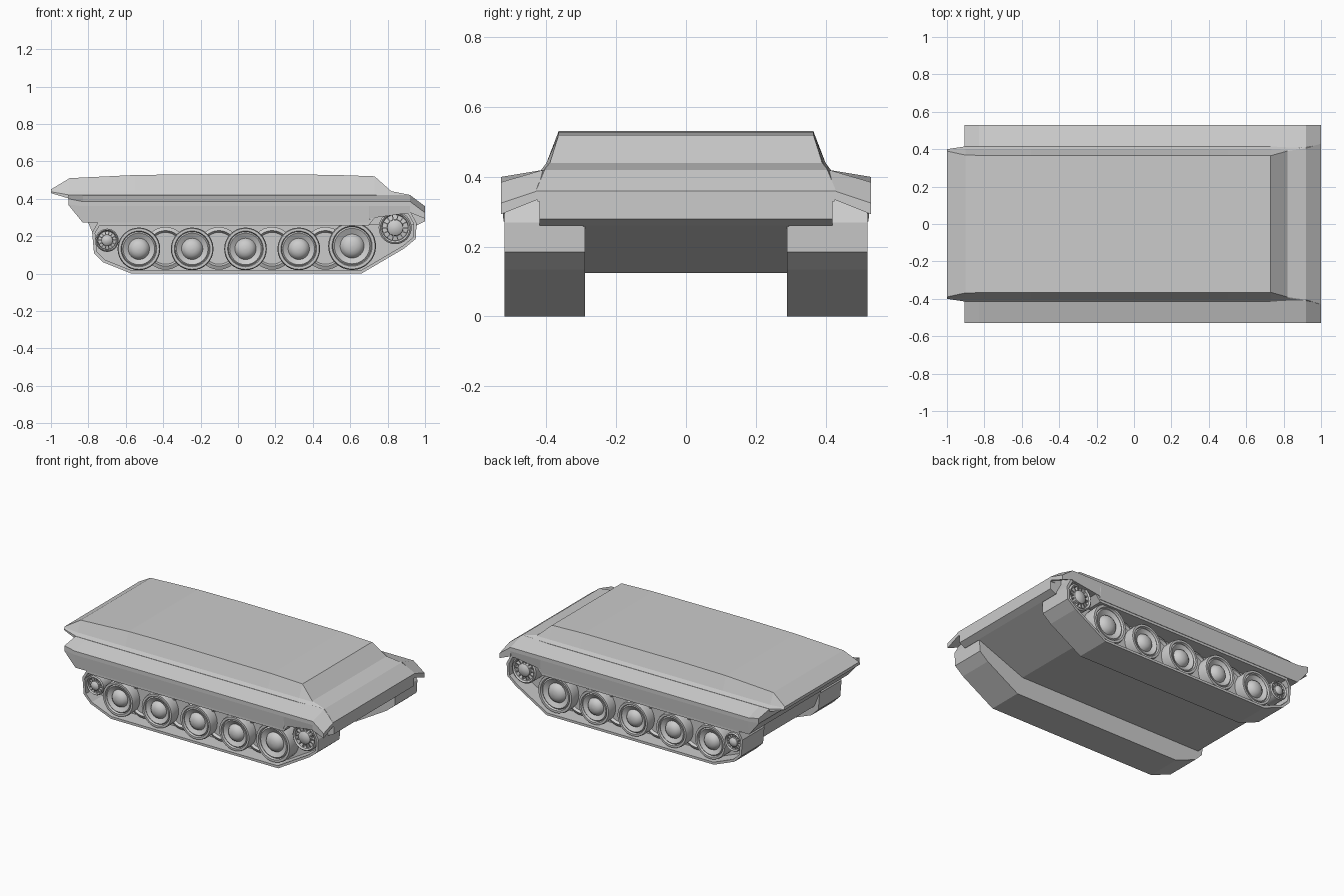
import bpy, bmesh
from math import sin, cos, pi, radians
from mathutils import Vector

cube = bpy.data.objects.get("Cube")
if cube:
    bpy.data.objects.remove(cube, do_unlink=True)


def finish(name, bm, mirror=False, smooth=None):
    """Turn a bmesh into an object, optionally mirrored across the centre line."""
    bmesh.ops.remove_doubles(bm, verts=bm.verts, dist=0.0001)
    bmesh.ops.recalc_face_normals(bm, faces=bm.faces)
    mesh = bpy.data.meshes.new(name)
    bm.to_mesh(mesh)
    bm.free()
    ob = bpy.data.objects.new(name, mesh)
    bpy.context.collection.objects.link(ob)
    if smooth:
        bpy.ops.object.select_all(action='DESELECT')
        ob.select_set(True)
        bpy.context.view_layer.objects.active = ob
        bpy.ops.object.shade_smooth_by_angle(angle=radians(smooth))
    if mirror:
        mod = ob.modifiers.new("Mirror", 'MIRROR')
        mod.use_axis = (False, True, False)
    return ob


def skin(bm, rings):
    """Bridge matching rings of points and cap both ends."""
    loops = [[bm.verts.new(p) for p in ring] for ring in rings]
    n = len(loops[0])
    for a, b in zip(loops, loops[1:]):
        for i in range(n):
            j = (i + 1) % n
            bm.faces.new((a[i], a[j], b[j], b[i]))
    bm.faces.new(loops[0])
    bm.faces.new(loops[-1][::-1])


def hull_loft(name, stations):
    """Loft symmetrical cross-sections given as (x, half profile of y, z)."""
    bm = bmesh.new()
    skin(bm, [[(x, y, z) for y, z in half] + [(x, -y, z) for y, z in half[::-1]]
              for x, half in stations])
    return finish(name, bm)


def extrude(name, outline, half_width):
    bm = bmesh.new()
    skin(bm, [[(x, y, z) for x, z in outline] for y in (-half_width, half_width)])
    return finish(name, bm)


def lathe(bm, x, z, profile, n=32):
    """Turn a (radius, y) profile about a crosswise axle."""
    skin(bm, [[(x + r * cos(2 * pi * i / n), y, z + r * sin(2 * pi * i / n))
               for i in range(n)] for r, y in profile])


def inset(outline, d):
    """Mitred inward offset of a counter-clockwise outline."""
    pts = [Vector(p) for p in outline]
    out = []
    for i, p in enumerate(pts):
        a = (p - pts[i - 1]).normalized()
        b = (pts[(i + 1) % len(pts)] - p).normalized()
        na, nb = Vector((-a.y, a.x)), Vector((-b.y, b.x))
        m = (na + nb).normalized()
        out.append(p + m * d / max(0.4, m.dot(na)))
    return out


# Upper hull: sloped roof, tapered tail, stepped glacis
def upper(w, top, base=0.36):
    return [(w, top), (0.4, 0.44), (0.415, 0.42), (0.415, base)]


hull_loft("upper_hull", [
    (-1.0, [(0.39, 0.45), (0.395, 0.445), (0.4, 0.437), (0.4, 0.43)]),
    (-0.9, upper(0.368, 0.51, 0.4)),
    (-0.55, upper(0.365, 0.527)),
    (-0.2, upper(0.365, 0.531)),
    (0.5, upper(0.365, 0.528)),
    (0.73, upper(0.365, 0.52)),
    (0.82, [(0.39, 0.44), (0.395, 0.437), (0.41, 0.42), (0.41, 0.36)]),
    (0.92, [(0.405, 0.42), (0.41, 0.417), (0.415, 0.41), (0.415, 0.33)]),
    (1.0, [(0.43, 0.36), (0.43, 0.355), (0.43, 0.35), (0.425, 0.33)]),
])


# Sponsons with sloped fender tops and side skirts
def sponson(bottom, edge=0.36, out=0.523):
    return [(0.41, 0.42), (0.53, 0.385), (0.53, edge), (out, bottom), (0.42, bottom)]


hull_loft("sponsons", [
    (-0.905, [(0.41, 0.42), (0.53, 0.4), (0.53, 0.37), (0.53, 0.365), (0.42, 0.365)]),
    (-0.83, sponson(0.272)),
    (0.7, sponson(0.272)),
    (0.705, sponson(0.295)),
    (0.92, sponson(0.325)),
])

# Drooping mudguard lips ahead of the sponsons
bm = bmesh.new()
skin(bm, [
    [(0.92, -y, z) for y, z in ((0.41, 0.42), (0.53, 0.385), (0.53, 0.325), (0.41, 0.37))],
    [(1.0, -y, z) for y, z in ((0.425, 0.36), (0.53, 0.325), (0.53, 0.293), (0.425, 0.335))],
])
finish("mudguard_lip", bm, mirror=True)

# Nose block between the mudguards
extrude("nose", [(0.9, 0.41), (0.92, 0.415), (1.0, 0.36), (1.0, 0.28),
                 (0.96, 0.26), (0.7, 0.26), (0.7, 0.38)], 0.42)

# Lower hull tub between the tracks
extrude("lower_hull", [(0.96, 0.26), (0.62, 0.125), (-0.74, 0.125), (-0.8, 0.27),
                       (-0.9, 0.39), (0.8, 0.39)], 0.295)

# Track units: a closed belt with a recessed outer face
belt = [(-0.57, 0), (0.66, 0), (0.89, 0.135), (0.95, 0.185), (0.955, 0.27),
        (0.92, 0.335), (0.74, 0.335), (0.69, 0.272), (-0.75, 0.272),
        (-0.78, 0.22), (-0.77, 0.11), (-0.72, 0.06)]
inner = inset(belt, 0.016)
bm = bmesh.new()
skin(bm, [[(x, y, z) for x, z in line] for line, y in
          ((belt, -0.29), (belt, -0.52), (inner, -0.52), (inner, -0.41))])
finish("track", bm, mirror=True)

# Road wheels: tyre, stepped dish, domed hub
dish = [(0.98, 0.40), (1.0, 0.49), (0.96, 0.505), (0.84, 0.505), (0.8, 0.492),
        (0.74, 0.498), (0.5, 0.482), (0.44, 0.495), (0.32, 0.508),
        (0.17, 0.514), (0.03, 0.516)]
wheels = [(x, 0.132, 0.114) for x in (-0.53, -0.245, 0.04, 0.325)]
wheels.append((0.61, 0.147, 0.128))
for i, (x, z, r) in enumerate(wheels):
    bm = bmesh.new()
    lathe(bm, x, z, [(k * r, -y) for k, y in dish])
    finish(f"road_wheel_{i + 1}", bm, mirror=True, smooth=35)

# Overlapping inner wheels seen in the gaps
for i in range(4):
    bm = bmesh.new()
    x = (wheels[i][0] + wheels[i + 1][0]) / 2
    lathe(bm, x, 0.135, [(0.114, -0.4), (0.114, -0.44), (0.095, -0.45),
                         (0.085, -0.435), (0.02, -0.435)])
    finish(f"inner_wheel_{i + 1}", bm, mirror=True, smooth=35)


# Drive sprocket and idler: rim, hub and radial spokes
def spoked_wheel(name, x, z, r, count=14):
    bm = bmesh.new()
    lathe(bm, x, z, [(r, -0.4), (r, -0.5), (r * 0.9, -0.508), (r * 0.8, -0.5),
                     (r * 0.78, -0.47), (r * 0.5, -0.475), (r * 0.48, -0.505),
                     (r * 0.3, -0.515), (r * 0.04, -0.518)])
    for i in range(count):
        a = 2 * pi * i / count
        d, s = Vector((cos(a), 0, sin(a))), Vector((-sin(a), 0, cos(a)))
        c = Vector((x, 0, z))
        skin(bm, [[c + d * r * k + s * t + Vector((0, y, 0))
                   for t, y in ((-0.003, -0.46), (0.003, -0.46),
                                (0.003, -0.497), (-0.003, -0.497))]
                  for k in (0.45, 0.82)])
    finish(name, bm, mirror=True, smooth=35)


spoked_wheel("drive_sprocket", 0.84, 0.245, 0.088)
spoked_wheel("idler_wheel", -0.7, 0.178, 0.062)
